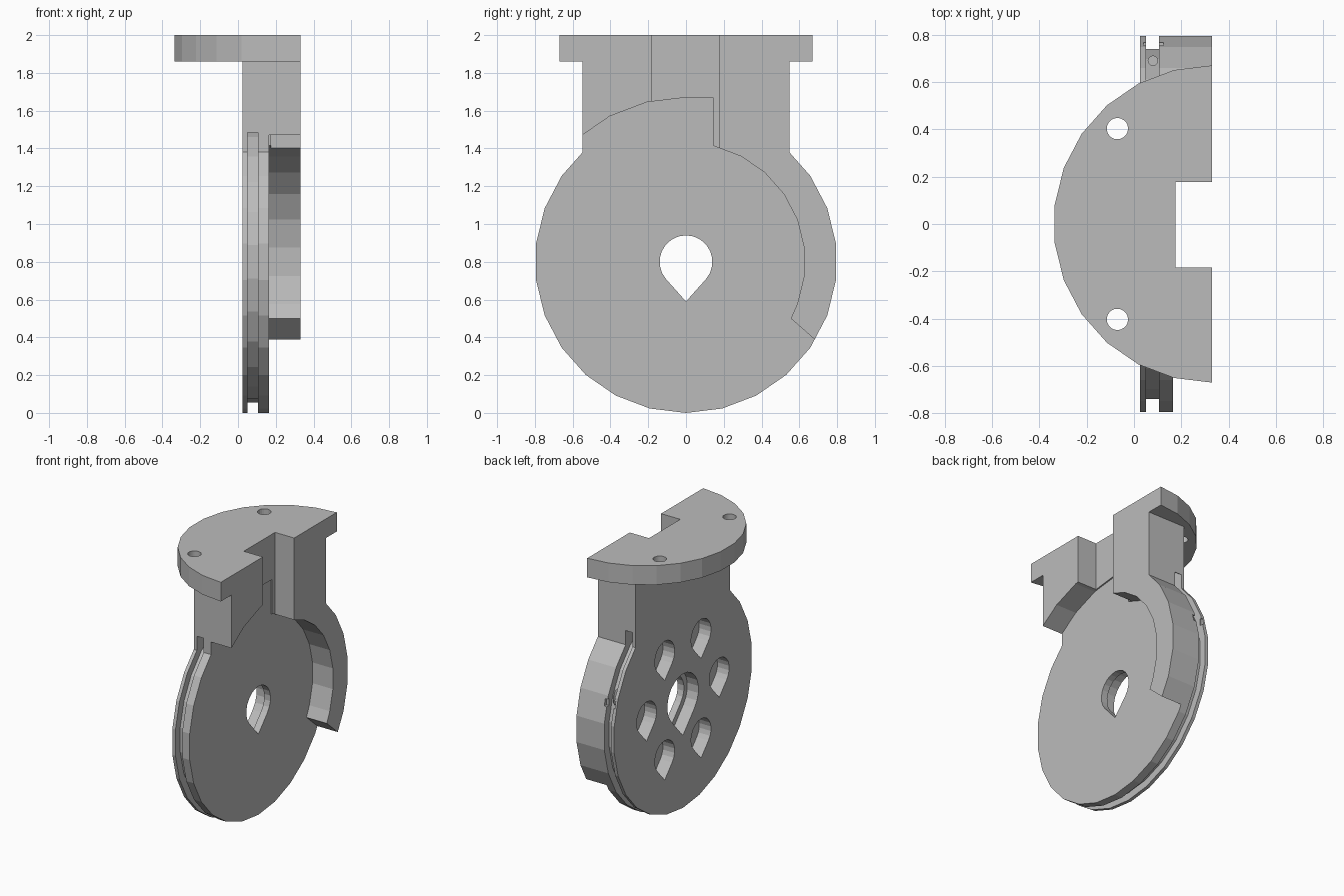
import bpy, bmesh
from math import sin, cos, radians
from mathutils import Vector

if "Cube" in bpy.data.objects:
    bpy.data.objects.remove(bpy.data.objects["Cube"])

HUB = 0.8          # height of the wheel centre
STEP = 360 / 26    # facet angle of the large arcs

grey = bpy.data.materials.new("plain grey")
grey.use_nodes = True
grey.diffuse_color = (0.5, 0.5, 0.5, 1)
grey.node_tree.nodes["Principled BSDF"].inputs["Base Color"].default_value = (0.5, 0.5, 0.5, 1)


def polar(r, angle):
    return r * cos(radians(angle)), r * sin(radians(angle))


def circle(r, steps=26, start=-90):
    return [polar(r, start + 360 * i / steps) for i in range(steps)]


def prism(name, profile, low, high, axis="x"):
    """Extrude a profile along x (profile in y, z about the hub) or z (profile in x, y)."""
    def place(p, t):
        return (t, p[0], HUB + p[1]) if axis == "x" else (p[0], p[1], t)
    bm = bmesh.new()
    base = bm.faces.new([bm.verts.new(place(p, low)) for p in profile])
    ext = bmesh.ops.extrude_face_region(bm, geom=[base])
    shift = Vector((high - low, 0, 0)) if axis == "x" else Vector((0, 0, high - low))
    verts = [v for v in ext["geom"] if isinstance(v, bmesh.types.BMVert)]
    bmesh.ops.translate(bm, vec=shift, verts=verts)
    bmesh.ops.recalc_face_normals(bm, faces=bm.faces)
    mesh = bpy.data.meshes.new(name)
    bm.to_mesh(mesh)
    bm.free()
    mesh.materials.append(grey)
    obj = bpy.data.objects.new(name, mesh)
    bpy.context.collection.objects.link(obj)
    return obj


def box(name, x, y, z):
    return prism(name, [(x[0], y[0]), (x[1], y[0]), (x[1], y[1]), (x[0], y[1])], z[0], z[1], "z")


def combine(target, tool, operation):
    mod = target.modifiers.new("combine", "BOOLEAN")
    mod.operation = operation
    mod.solver = "EXACT"
    mod.object = tool
    bpy.context.view_layer.update()
    graph = bpy.context.evaluated_depsgraph_get()
    mesh = bpy.data.meshes.new_from_object(target.evaluated_get(graph))
    target.modifiers.clear()
    target.data = mesh
    bpy.data.objects.remove(tool)


def teardrop(r, y=0, z=0):
    pts = [polar(r, -42 + 264 * i / 16) for i in range(17)] + [(0, -1.5 * r)]
    return [(y + a, z + b) for a, b in pts]


# Wheel with neck and mounting flange
body = prism("pulley_bracket", circle(0.8), 0.025, 0.33)
combine(body, box("neck", (0.025, 0.33), (-0.547, 0.547), (1.2, 1.95)), "UNION")
half_round = [(0.33 + a, b) for a, b in (polar(0.67, 90 + STEP * i) for i in range(14))]
combine(body, prism("flange", half_round, 1.86, 2.0, "z"), "UNION")

# Front recess that leaves a raised rim on one side
outer = [polar(0.87, 90 + STEP * i) for i in range(18)]
inner = [polar(0.63, -90 + STEP * i) for i in range(5, 13)]
recess = [(0.145, 0.868)] + outer + [(0.72, -0.445), (0.555, -0.3)] + inner + [(0.145, 0.615)]
combine(body, prism("recess_cutter", recess, 0.165, 0.5), "DIFFERENCE")

# Vertical channel through flange and neck
combine(body, box("channel_cutter", (0.175, 0.5), (-0.183, 0.178), (1.25, 2.2)), "DIFFERENCE")

# Cord groove around the rim
groove = prism("groove_cutter", circle(0.88), 0.05, 0.105)
combine(groove, prism("groove_core", circle(0.745), 0.0, 0.2), "DIFFERENCE")
combine(body, groove, "DIFFERENCE")

# Cord anchor hole and notch
cord = [(0.08 + a, 0.69 + b) for a, b in circle(0.02, 12)]
combine(body, prism("cord_hole", cord, 0.9, 1.15, "z"), "DIFFERENCE")
combine(body, box("cord_notch", (0.04, 0.125), (0.74, 0.85), (1.01, 1.06)), "DIFFERENCE")

# Stepped centre hole and six blind pockets in the back
combine(body, prism("centre_hole", teardrop(0.14), -0.1, 0.5), "DIFFERENCE")
combine(body, prism("centre_step", teardrop(0.18), -0.1, 0.115), "DIFFERENCE")
for i in range(6):
    y, z = polar(0.42, 60 * i)
    combine(body, prism("pocket", teardrop(0.115, y, z + 0.02), -0.1, 0.12), "DIFFERENCE")

# Screw holes in the flange
for side in (-1, 1):
    screw = [(-0.07 + a, side * 0.403 + b) for a, b in circle(0.045, 20)]
    combine(body, prism("screw_hole", screw, 1.7, 2.2, "z"), "DIFFERENCE")
